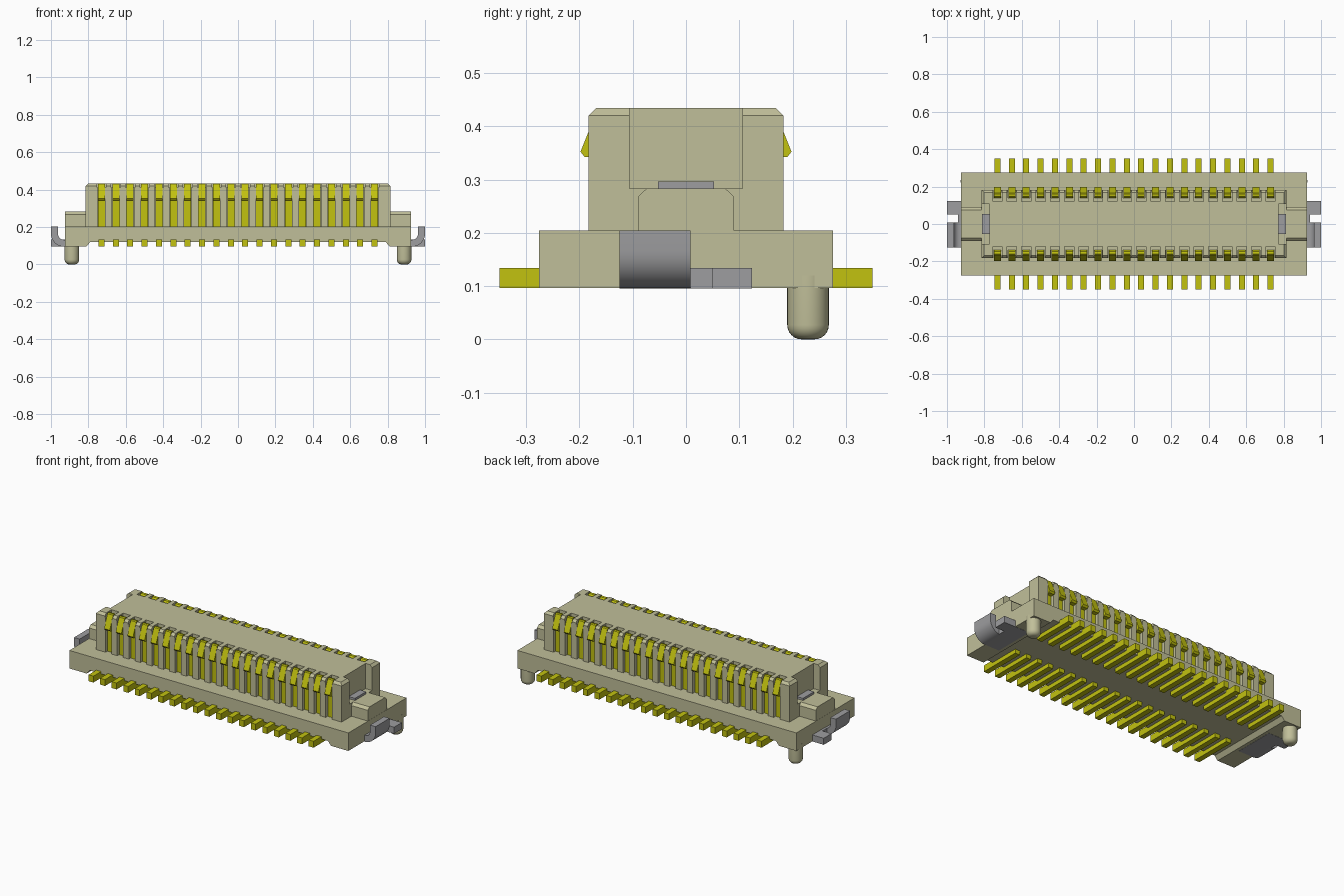
import bpy, bmesh, math
from mathutils import Vector

cube = bpy.data.objects.get("Cube")
if cube:
    bpy.data.objects.remove(cube, do_unlink=True)


def material(name, rgb):
    m = bpy.data.materials.new(name)
    m.use_nodes = True
    m.diffuse_color = (*rgb, 1)
    m.node_tree.nodes["Principled BSDF"].inputs["Base Color"].default_value = (*rgb, 1)
    return m


TAN = material("tan plastic", (0.53, 0.52, 0.32))
YELLOW = material("yellow contact metal", (0.54, 0.54, 0.005))
GREY = material("grey metal", (0.34, 0.34, 0.35))


def prism(bm, profile, axis, lo, hi):
    """Extrude a 2D profile along x (profile is y,z), y (x,z) or z (x,y)."""
    place = {"x": lambda a, b, t: (t, a, b),
             "y": lambda a, b, t: (a, t, b),
             "z": lambda a, b, t: (a, b, t)}[axis]
    face = bm.faces.new([bm.verts.new(place(a, b, lo)) for a, b in profile])
    out = bmesh.ops.extrude_face_region(bm, geom=[face])["geom"]
    verts = [v for v in out if isinstance(v, bmesh.types.BMVert)]
    bmesh.ops.translate(bm, verts=verts, vec=Vector(place(0, 0, hi - lo)))


def box(bm, x0, x1, y0, y1, z0, z1):
    prism(bm, [(x0, y0), (x1, y0), (x1, y1), (x0, y1)], "z", z0, z1)


def finish(bm, name, mat, smooth=False):
    bmesh.ops.recalc_face_normals(bm, faces=bm.faces)
    mesh = bpy.data.meshes.new(name)
    bm.to_mesh(mesh)
    bm.free()
    mesh.materials.append(mat)
    ob = bpy.data.objects.new(name, mesh)
    bpy.context.collection.objects.link(ob)
    bpy.ops.object.select_all(action="DESELECT")
    bpy.context.view_layer.objects.active = ob
    ob.select_set(True)
    if smooth:
        bpy.ops.object.shade_smooth_by_angle(angle=math.radians(35))
    return ob


def cut(target, cutter_bm):
    """Subtract a cutter from the target, then discard the cutter."""
    cutter = finish(cutter_bm, "cutter", TAN)
    cutter.hide_render = True
    mod = target.modifiers.new("cut", "BOOLEAN")
    mod.operation, mod.solver, mod.object = "DIFFERENCE", "EXACT", cutter
    bpy.context.view_layer.objects.active = target
    bpy.ops.object.modifier_apply(modifier=mod.name)
    bpy.data.objects.remove(cutter, do_unlink=True)


PIN_X = [-0.73 + i * 1.46 / 19 for i in range(20)]
SIDES = (-1, 1)

# Base with a shallow relief underneath
half = [(0.79, 0.12), (0.81, 0.096), (0.925, 0.096), (0.925, 0.204)]
bm = bmesh.new()
prism(bm, half + [(-x, z) for x, z in reversed(half)], "y", -0.276, 0.276)
finish(bm, "base", TAN)

# Raised housing with a chamfered top edge
bm = bmesh.new()
box(bm, -0.815, 0.815, -0.183, 0.183, 0.15, 0.434)
rim = [e for e in bm.edges if all(v.co.z > 0.43 for v in e.verts)]
bmesh.ops.bevel(bm, geom=rim, offset=0.014, segments=1, affect="EDGES")
housing = finish(bm, "housing", TAN)

# Contact slots, wider lead-in notches and end recesses
bm = bmesh.new()
for x in PIN_X:
    for s in SIDES:
        box(bm, x - 0.020, x + 0.020, s * 0.14, s * 0.3, 0.204, 0.5)
cut(housing, bm)
bm = bmesh.new()
for x in PIN_X:
    for s in SIDES:
        box(bm, x - 0.025, x + 0.025, s * 0.12, s * 0.3, 0.412, 0.5)
for s in SIDES:
    box(bm, s * 0.772, s * 0.9, -0.106, 0.106, 0.283, 0.5)
cut(housing, bm)

# Chamfered ridges at both ends
ridge = [(-0.09, 0.19), (0.09, 0.19), (0.09, 0.268), (0.074, 0.283),
         (-0.074, 0.283), (-0.09, 0.268)]
bm = bmesh.new()
for s in SIDES:
    prism(bm, ridge, "x", s * 0.80, s * 0.924)
finish(bm, "end_ridges", TAN)

# Upright contacts with a hooked bump
contact = [(0.138, 0.2), (0.138, 0.42), (0.147, 0.432), (0.16, 0.434),
           (0.167, 0.43), (0.198, 0.352), (0.19, 0.342), (0.165, 0.342),
           (0.165, 0.2)]
bm = bmesh.new()
for x in PIN_X:
    for s in SIDES:
        prism(bm, [(s * y, z) for y, z in contact], "x", x - 0.0185, x + 0.0185)
finish(bm, "contacts", YELLOW)

# Solder tails running out from under the base
bm = bmesh.new()
for x in PIN_X:
    for s in SIDES:
        box(bm, x - 0.016, x + 0.016, s * 0.09, s * 0.35, 0.096, 0.134)
finish(bm, "solder_tails", YELLOW)

# Metal hold-downs: plate, flat tab and upturned curved tab at each end
arc = [(0.93 + 0.07 * math.sin(a), 0.165 - 0.07 * math.cos(a))
       for a in [i * math.pi / 16 for i in range(9)]]
inner = [(0.93 + 0.033 * math.sin(a), 0.165 - 0.033 * math.cos(a))
         for a in [i * math.pi / 16 for i in range(8, -1, -1)]]
curl = [(0.83, 0.095)] + arc + [(1.0, 0.204), (0.963, 0.204)] + inner + [(0.83, 0.132)]
bm = bmesh.new()
for s in SIDES:
    prism(bm, [(s * x, z) for x, z in curl], "y", -0.125, 0.008)
    box(bm, s * 0.83, s * 0.94, 0.008, 0.05, 0.095, 0.134)
    box(bm, s * 0.83, s * 1.0, 0.05, 0.124, 0.095, 0.134)
finish(bm, "hold_downs", GREY, smooth=True)

# Small metal plates in the end recesses
bm = bmesh.new()
for s in SIDES:
    box(bm, s * 0.77, s * 0.813, -0.053, 0.053, 0.27, 0.296)
finish(bm, "recess_plates", GREY)

# Locating pegs with rounded tips
for s, side in ((1, "left"), (-1, "right")):
    bm = bmesh.new()
    bmesh.ops.create_cone(bm, cap_ends=True, segments=32, radius1=0.039,
                          radius2=0.039, depth=0.12)
    bmesh.ops.translate(bm, verts=bm.verts, vec=(s * 0.888, 0.229, 0.06))
    tip = [e for e in bm.edges if all(v.co.z < 0.01 for v in e.verts)]
    bmesh.ops.bevel(bm, geom=tip, offset=0.027, segments=6, profile=0.5, affect="EDGES")
    finish(bm, side + "_peg", TAN, smooth=True)
